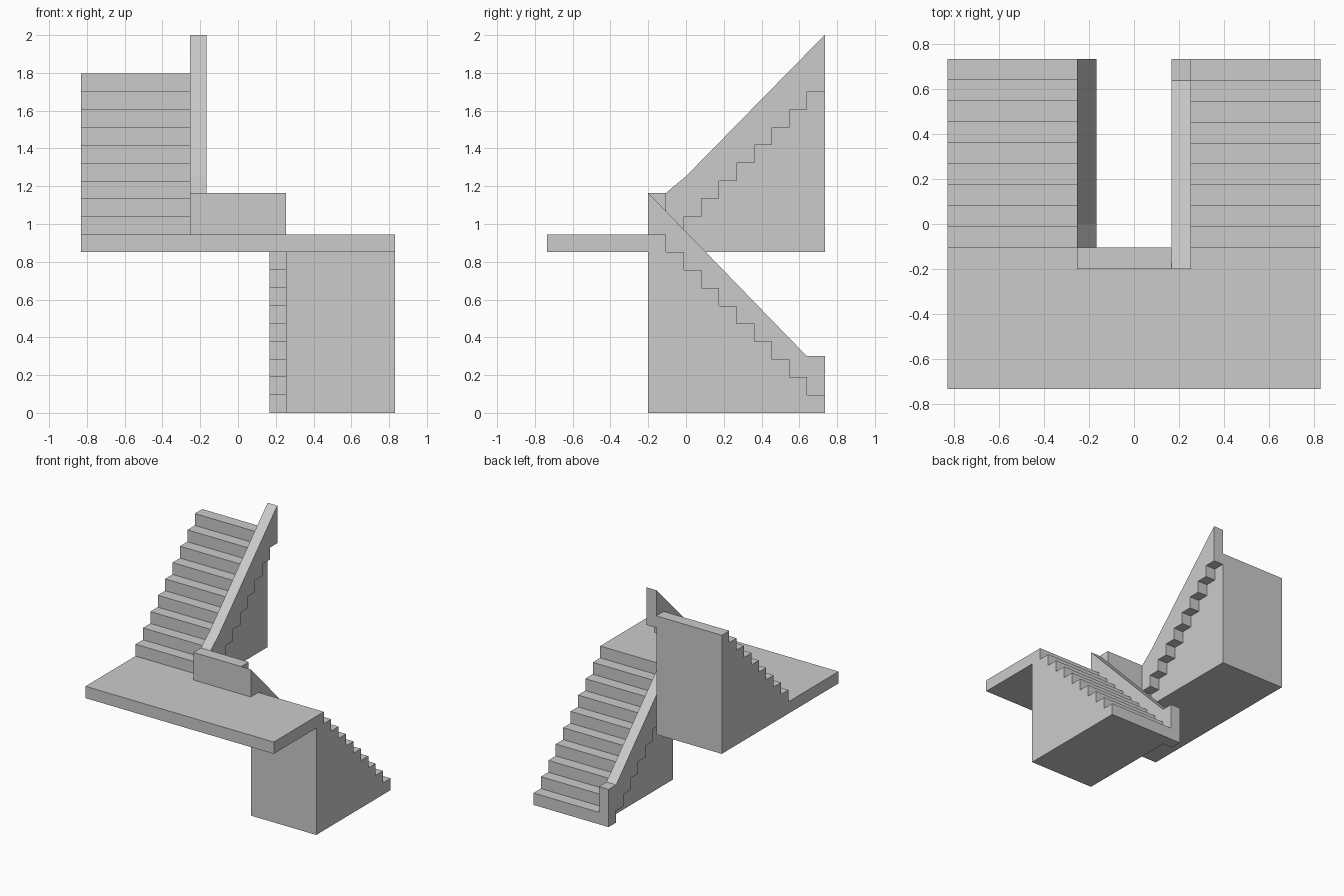
import bpy, bmesh

if "Cube" in bpy.data.objects:
    bpy.data.objects.remove(bpy.data.objects["Cube"])

N = 9                       # steps per flight
RISE = 0.945 / 10
Y0, Y1 = -0.105, 0.735      # first riser at the landing, far end of flights
GO = (Y1 - Y0) / N
LAND = 0.945                # landing top
BASE = LAND - RISE          # landing underside
IN, OUT, RAIL = 0.253, 0.83, 0.168
YF = -0.2                   # front face of parapet and lower block


def prism(name, x0, x1, profile):
    """Extrude a (y, z) profile along x."""
    bm = bmesh.new()
    face = bm.faces.new([bm.verts.new((x0, y, z)) for y, z in profile])
    ext = bmesh.ops.extrude_face_region(bm, geom=[face])
    moved = [v for v in ext["geom"] if isinstance(v, bmesh.types.BMVert)]
    bmesh.ops.translate(bm, verts=moved, vec=(x1 - x0, 0, 0))
    bmesh.ops.recalc_face_normals(bm, faces=bm.faces[:])
    me = bpy.data.meshes.new(name)
    bm.to_mesh(me)
    bm.free()
    ob = bpy.data.objects.new(name, me)
    bpy.context.collection.objects.link(ob)
    return ob


def steps(z_first, dz):
    """Stepped line from the landing to the far end."""
    pts = []
    for k in range(N):
        z = z_first + dz * k
        pts += [(Y0 + GO * k, z), (Y0 + GO * (k + 1), z)]
    return pts


# Landing slab
prism("landing", -OUT, OUT, [(-Y1, BASE), (Y0, BASE), (Y0, LAND), (-Y1, LAND)])

# Lower flight, solid to the ground
prism("lower_flight", IN, OUT,
      [(YF, 0), (YF, BASE)] + steps(BASE, -RISE) [1:] + [(Y1, 0)])

# Upper flight, solid down to the landing underside
prism("upper_flight", -OUT, -IN,
      [(Y0, BASE)] + steps(LAND + RISE, RISE) + [(Y1, BASE)])

# Lower balustrade with stepped underside
prism("lower_balustrade", RAIL, IN,
      [(YF, LAND), (Y0, LAND), (Y0, BASE - RISE)] + steps(BASE - RISE, -RISE)[1:]
      + [(Y1, 0.3), (0.64, 0.3), (YF, 1.165)])

# Upper balustrade with stepped underside
prism("upper_balustrade", -IN, -RAIL,
      steps(LAND, RISE)
      + [(Y1, 2.0), (0.64, 1.905), (0.0, 1.253), (Y0, 1.165)])

# Parapet joining the balustrades across the landing
prism("landing_parapet", -IN, RAIL,
      [(YF, LAND), (Y0, LAND), (Y0, 1.165), (YF, 1.165)])
